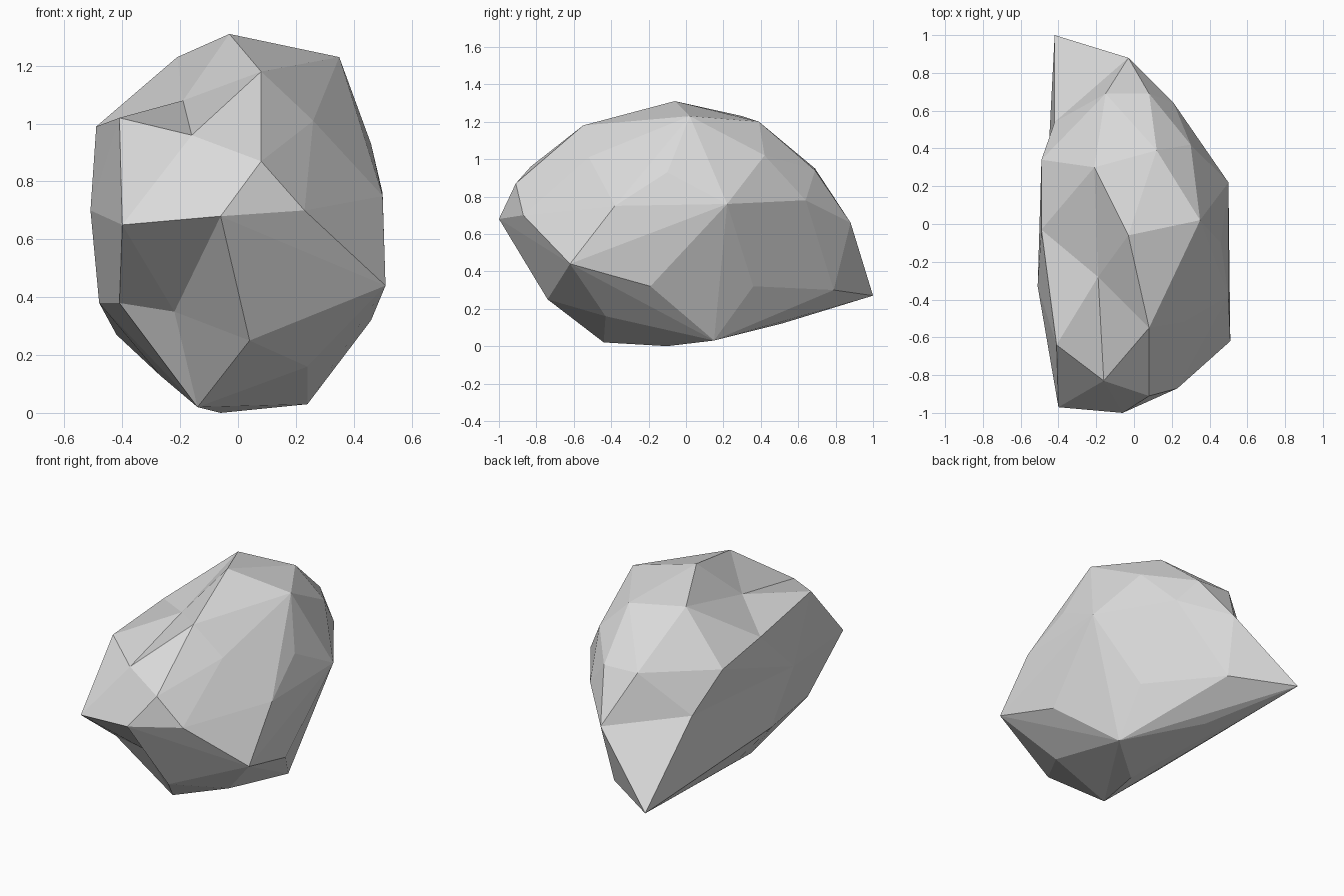
import bpy
import bmesh

# Remove the default cube only
default_cube = bpy.data.objects.get("Cube")
if default_cube:
    bpy.data.objects.remove(default_cube, do_unlink=True)


def flat_material(name, value):
    """One plain grey, shown in the viewport and in a render."""
    material = bpy.data.materials.new(name)
    material.use_nodes = True
    colour = (value, value, value, 1)
    material.diffuse_color = colour
    shader = material.node_tree.nodes["Principled BSDF"]
    shader.inputs["Base Color"].default_value = colour
    shader.inputs["Roughness"].default_value = 1
    return material


# Corners that border the hollows, named so that they can be reused
peak = (-.03, -.06, 1.31)
rear_crown = (-.21, .3, 1.23)
front_crown = (.08, -.55, 1.18)
brow = (-.16, -.83, .96)
brow_side = (-.41, -.64, 1.02)
side_top = (-.49, -.03, .99)
side_rear = (-.49, .34, .93)
side_middle = (-.51, -.33, .7)
side_low = (-.48, -.15, .38)
nose_side = (-.4, -.97, .65)
nose = (-.06, -1, .68)
chin_side = (-.41, -.61, .38)
chin = (.04, -.74, .25)
foot_front = (-.14, -.44, .02)
foot_side = (-.37, .34, .25)
rear_slope = (-.15, .69, .95)
rear_ridge = (-.03, .88, .66)
tail = (-.42, 1, .27)

# Corners of the rock, grouped from the top down
crown = [peak, rear_crown, front_crown, (.35, .02, 1.23), (.12, .39, 1.2)]
shoulder = [brow, brow_side, side_top, side_rear, rear_slope,
            (.08, -.91, .87), (.26, -.52, 1.01), (.46, -.1, .93),
            (.3, .42, 1.02), (.08, .69, .94)]
waist = [side_middle, nose_side, nose, rear_ridge,
         (.23, -.87, .7), (.5, -.38, .75), (.5, .22, .76), (.21, .64, .78)]
flank = [side_low, chin_side, chin, foot_side, tail,
         (.51, -.62, .44), (.46, -.19, .32), (.25, .36, .32), (-.06, .79, .3)]
base = [foot_front, (-.06, -.1, 0), (.24, .15, .03),
        (.24, -.43, .16), (-.27, -.1, .13), (-.12, .51, .12)]

# Faceted outer body
bm = bmesh.new()
corner = {}
for level in (crown, shoulder, waist, flank, base):
    for point in level:
        corner[point] = bm.verts.new(point)
bmesh.ops.convex_hull(bm, input=list(bm.verts), use_existing_faces=False)


def hollow(centre, border):
    """Replace the facets spanned by the border with a fan round an inset point."""
    ring = {corner[point] for point in border}
    patch = [face for face in bm.faces if all(v in ring for v in face.verts)]
    if not patch:
        return
    inside = set(patch)
    rim = [edge for face in patch for edge in face.edges
           if any(other not in inside for other in edge.link_faces)]
    rim_pairs = [tuple(edge.verts) for edge in rim]
    bmesh.ops.delete(bm, geom=patch, context='FACES_ONLY')
    middle = bm.verts.new(centre)
    for start, end in rim_pairs:
        bm.faces.new((start, end, middle))


# Dip beside the crown, overhang under the nose, bend above the tail
hollow((-.19, -.28, 1.08),
       (peak, rear_crown, front_crown, brow, brow_side, side_top))
hollow((-.22, -.61, .35), (nose_side, nose, chin, foot_front, chin_side))
hollow((-.42, .54, .7), (tail, side_rear, rear_slope, rear_ridge,
                         foot_side, side_middle, side_low))

# Clean up loose pieces and make all facets face outwards
loose_edges = [edge for edge in bm.edges if not edge.link_faces]
bmesh.ops.delete(bm, geom=loose_edges, context='EDGES')
loose_verts = [vert for vert in bm.verts if not vert.link_faces]
bmesh.ops.delete(bm, geom=loose_verts, context='VERTS')
bmesh.ops.recalc_face_normals(bm, faces=list(bm.faces))
for face in bm.faces:
    face.smooth = False

mesh = bpy.data.meshes.new("rock")
bm.to_mesh(mesh)
bm.free()
mesh.materials.append(flat_material("stone grey", .7))
rock = bpy.data.objects.new("rock", mesh)
bpy.context.scene.collection.objects.link(rock)
